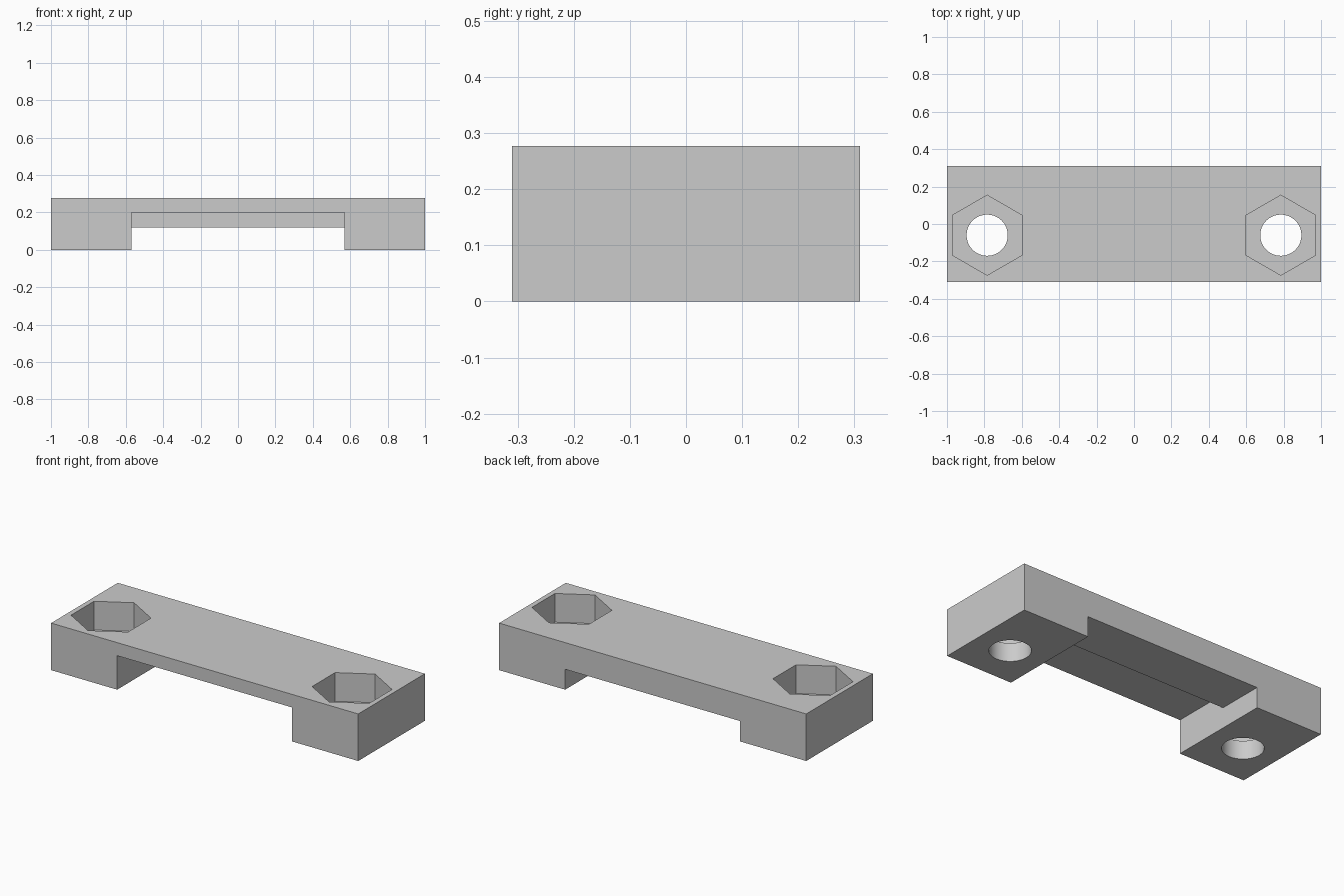
import bpy
import math

if "Cube" in bpy.data.objects:
    bpy.data.objects.remove(bpy.data.objects["Cube"], do_unlink=True)

HEIGHT, DEPTH = 0.277, 0.62
HOLE_X, HOLE_Y = 0.785, -0.06
POCKET_FLOOR = 0.108

grey = bpy.data.materials.new("light_grey")
grey.use_nodes = True
colour = (0.6, 0.6, 0.6, 1)
grey.diffuse_color = colour
grey.node_tree.nodes["Principled BSDF"].inputs["Base Color"].default_value = colour


def box(name, x, y, z):
    """Box from (min, max) pairs on each axis."""
    spans = (x, y, z)
    bpy.ops.mesh.primitive_cube_add(size=1, location=[(a + b) / 2 for a, b in spans])
    ob = bpy.context.object
    ob.name = name
    ob.scale = [b - a for a, b in spans]
    bpy.ops.object.transform_apply(location=True, rotation=True, scale=True)
    ob.data.materials.append(grey)
    return ob


def prism(name, sides, radius, x, z0, z1, turn=0):
    """Upright prism centred on a bolt position."""
    bpy.ops.mesh.primitive_cylinder_add(
        vertices=sides, radius=radius, depth=z1 - z0,
        location=(x, HOLE_Y, (z0 + z1) / 2), rotation=(0, 0, turn))
    ob = bpy.context.object
    ob.name = name
    ob.data.materials.append(grey)
    return ob


def cut(body, cutter):
    cutter.hide_render = True
    mod = body.modifiers.new(cutter.name, "BOOLEAN")
    mod.operation = "DIFFERENCE"
    mod.solver = "EXACT"
    mod.object = cutter
    bpy.context.view_layer.objects.active = body
    bpy.ops.object.modifier_apply(modifier=mod.name)
    bpy.data.objects.remove(cutter, do_unlink=True)


# Solid block
bracket = box("clamp_bracket", (-1, 1), (-DEPTH / 2, DEPTH / 2), (0, HEIGHT))

# Channel between the feet, stepped higher towards the front
cut(bracket, box("channel", (-0.57, 0.57), (-1, 1), (-0.1, 0.12)))
cut(bracket, box("front_step", (-0.57, 0.57), (-1, 0.036), (0.05, 0.2)))

# Hexagonal nut pockets and round bolt holes
for x in (-HOLE_X, HOLE_X):
    cut(bracket, prism("nut_pocket", 6, 0.214, x, POCKET_FLOOR, 0.4))
    cut(bracket, prism("bolt_hole", 64, 0.11, x, -0.1, 0.2))

# Smooth hole walls, sharp edges elsewhere
bpy.ops.object.select_all(action="DESELECT")
bracket.select_set(True)
bpy.context.view_layer.objects.active = bracket
bpy.ops.object.shade_smooth_by_angle(angle=math.radians(30))
